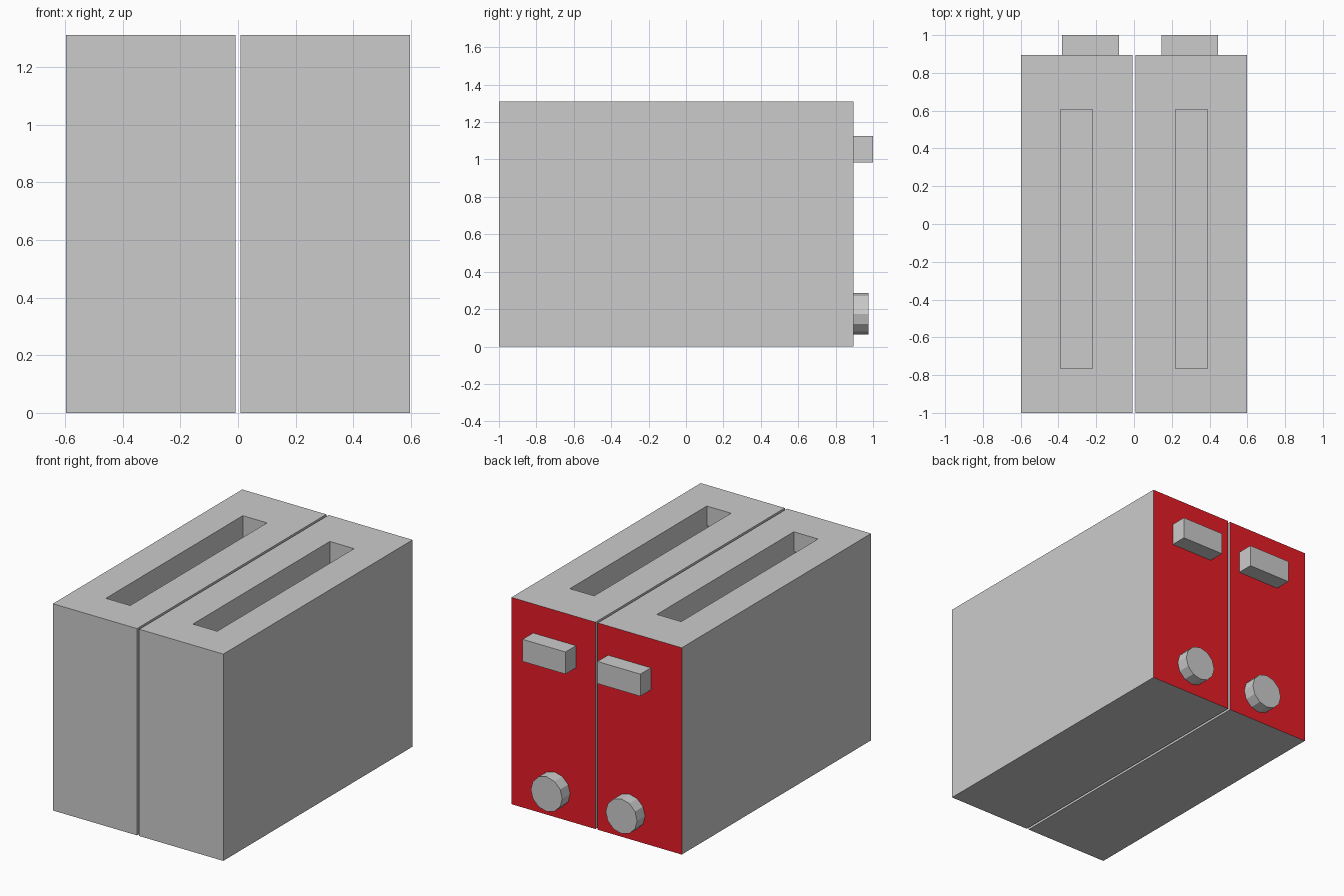
import bpy, bmesh, math
from mathutils import Vector

if "Cube" in bpy.data.objects:
    bpy.data.objects.remove(bpy.data.objects["Cube"])

BACK = 0.895          # y of the coloured control panel
HEIGHT = 1.31


def material(name, rgb):
    mat = bpy.data.materials.new(name)
    mat.diffuse_color = (*rgb, 1)
    mat.use_nodes = True
    mat.node_tree.nodes["Principled BSDF"].inputs["Base Color"].default_value = mat.diffuse_color
    return mat


grey = material("grey_metal", (0.8, 0.8, 0.8))
red = material("red_panel", (0.8, 0.012, 0.02))


def box_bmesh(lo, hi):
    bm = bmesh.new()
    bmesh.ops.create_cube(bm, size=1)
    lo, hi = Vector(lo), Vector(hi)
    for v in bm.verts:
        v.co = Vector([(lo[i] + hi[i]) / 2 + v.co[i] * (hi[i] - lo[i]) for i in range(3)])
    return bm


def finish(bm, name, mats=()):
    bmesh.ops.recalc_face_normals(bm, faces=bm.faces)
    mesh = bpy.data.meshes.new(name)
    bm.to_mesh(mesh)
    bm.free()
    for m in mats:
        mesh.materials.append(m)
    obj = bpy.data.objects.new(name, mesh)
    bpy.context.collection.objects.link(obj)
    return obj


def pocket(bm, normal, spans, move):
    """Cut a rectangular pocket into the face with this normal; spans = {axis: (lo, hi)}."""
    bm.normal_update()
    face = max(bm.faces, key=lambda f: f.normal.dot(Vector(normal)))
    bmesh.ops.inset_region(bm, faces=[face], thickness=0.05)
    mid = face.calc_center_median()
    for v in face.verts:
        for axis, (lo, hi) in spans.items():
            v.co[axis] = hi if v.co[axis] > mid[axis] else lo
    # sink a second, tiny inset straight down to make vertical walls
    corners = [v.co.copy() for v in face.verts]
    bmesh.ops.inset_region(bm, faces=[face], thickness=0.01)
    for v in face.verts:
        v.co = min(corners, key=lambda c: (c - v.co).length) + Vector(move)


def body(name, side):
    x0, x1 = sorted((side * 0.008, side * 0.597))
    s0, s1 = sorted((side * 0.22, side * 0.39))
    bm = box_bmesh((x0, -1, 0), (x1, BACK, HEIGHT))
    # bread slot, then lever groove
    pocket(bm, (0, 0, 1), {0: (s0, s1), 1: (-0.765, 0.605)}, (0, 0, -0.95))
    pocket(bm, (0, 1, 0), {0: (s0, s1), 2: (0.35, 1.185)}, (0, -0.06, 0))
    # the panel and its groove are red
    for f in bm.faces:
        if all(v.co.y > BACK - 0.07 for v in f.verts):
            f.material_index = 1
    finish(bm, name, (grey, red))


def knob(name, x):
    bpy.ops.mesh.primitive_cylinder_add(
        vertices=12, radius=0.11, depth=0.08,
        location=(x, BACK + 0.04, 0.175), rotation=(math.pi / 2, math.pi / 2, 0))
    obj = bpy.context.object
    obj.name = name
    # keep a corner of the polygon pointing sideways
    obj.rotation_euler = (math.pi / 2, 0, 0)


for label, side, x in (("left", -1, -0.23), ("right", 1, 0.295)):
    body(label + "_toaster_body", side)
    finish(box_bmesh((x - 0.15, BACK, 0.985), (x + 0.15, 1.0, 1.125)), label + "_lever")
    knob(label + "_timer_knob", x)
